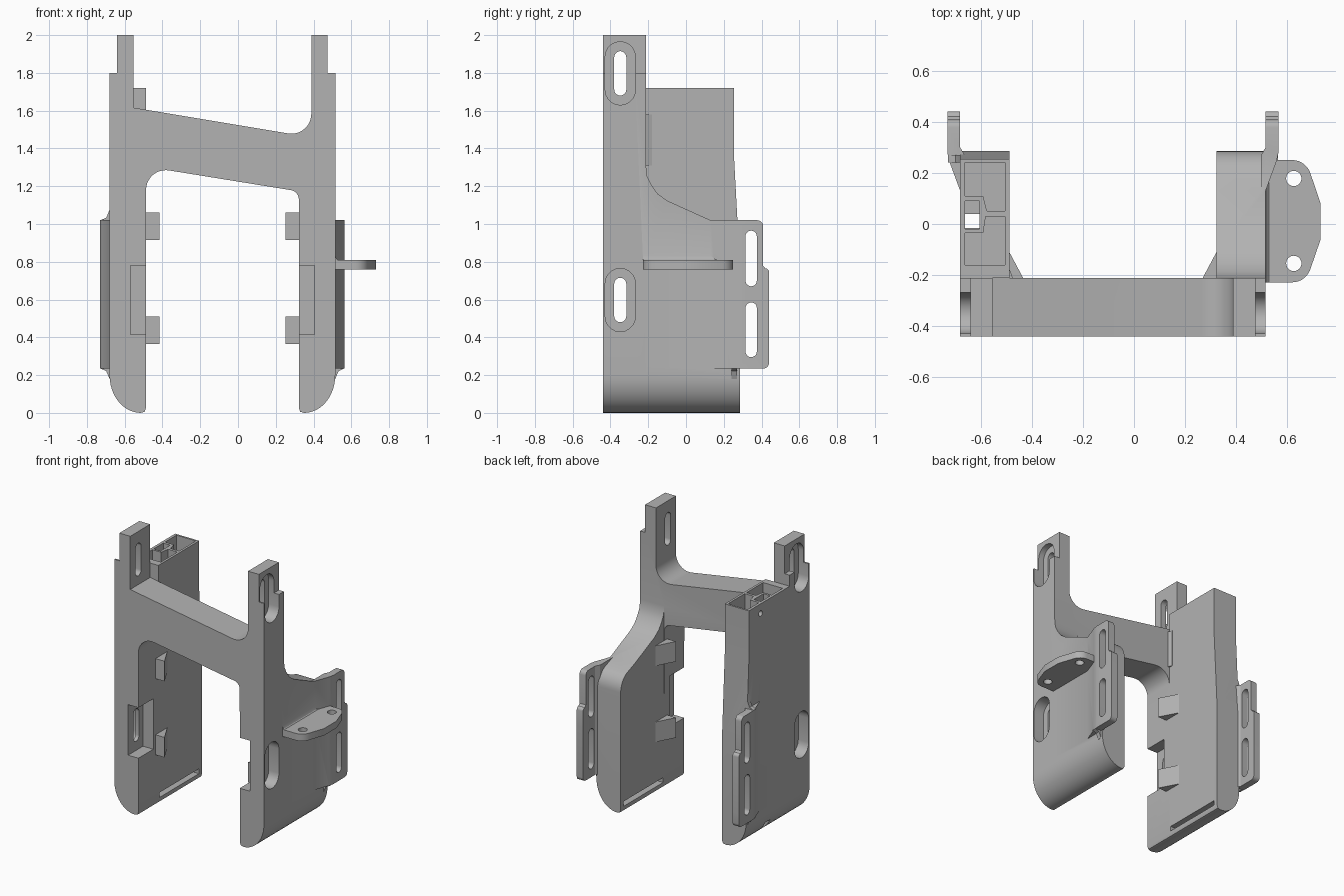
import bpy, bmesh
from math import sin, cos, radians

cube = bpy.data.objects.get("Cube")
if cube:
    bpy.data.objects.remove(cube, do_unlink=True)

grey = bpy.data.materials.new("plain grey")
grey.use_nodes = True
GREY = (0.45, 0.45, 0.45, 1)
grey.diffuse_color = GREY
grey.node_tree.nodes["Principled BSDF"].inputs["Base Color"].default_value = GREY

MID = -0.0825                      # symmetry plane of the bracket
INNER, OUTER = 0.405, 0.5975       # leg walls measured from that plane
FRONT, WEB, BACK = -0.44, -0.212, 0.285


def prism(name, points, axis, low, high):
    """Extrude a closed outline along an axis."""
    place = {"x": lambda a, b, d: (d, a, b),
             "y": lambda a, b, d: (a, d, b),
             "z": lambda a, b, d: (a, b, d)}[axis]
    bm = bmesh.new()
    start = [bm.verts.new(place(a, b, low)) for a, b in points]
    end = [bm.verts.new(place(a, b, high)) for a, b in points]
    bm.faces.new(start)
    bm.faces.new(end)
    for i in range(len(points)):
        j = (i + 1) % len(points)
        bm.faces.new((start[i], start[j], end[j], end[i]))
    bmesh.ops.recalc_face_normals(bm, faces=bm.faces)
    mesh = bpy.data.meshes.new(name)
    bm.to_mesh(mesh)
    bm.free()
    mesh.materials.append(grey)
    obj = bpy.data.objects.new(name, mesh)
    bpy.context.collection.objects.link(obj)
    return obj


def box(name, xs, ys, zs):
    (a, b), (c, d) = xs, ys
    return prism(name, [(a, c), (b, c), (b, d), (a, d)], "z", *zs)


def combine(target, tool, operation):
    """Apply a boolean and discard the tool."""
    mod = target.modifiers.new("boolean", "BOOLEAN")
    mod.operation, mod.solver, mod.object = operation, "EXACT", tool
    bpy.context.view_layer.objects.active = target
    bpy.ops.object.modifier_apply(modifier=mod.name)
    bpy.data.objects.remove(tool, do_unlink=True)
    return target


def arc(x, y, rx, ry, start, stop, steps=10):
    angles = [radians(start + (stop - start) * i / steps) for i in range(steps + 1)]
    return [(x + rx * cos(a), y + ry * sin(a)) for a in angles]


def slot(y, low, high, r):
    """Vertical rounded slot outline."""
    return arc(y, high - r, r, r, 0, 180) + arc(y, low + r, r, r, 180, 360)


def side_points(s, points):
    return [(MID + s * u, v) for u, v in points]


def side_range(s, a, b):
    return sorted((MID + s * a, MID + s * b))


# Rounded foot outline, from the inner wall round to the outer wall
FOOT = [(INNER, 0.025), (0.412, 0.006)] + arc(0.4325, 0.2, 0.165, 0.2, -90, 0, 12)
EAR = [(OUTER, 1.8), (0.5575, 1.8), (0.5575, 2), (0.4705, 2)]

# Front frame: two legs, two ears and the sloping crossbar
right_half = side_points(-1, FOOT + EAR + [(0.4705, 1.616)])
left_half = side_points(1, FOOT + EAR)[::-1]
outline = (right_half
           + arc(0.283, 1.583, 0.105, 0.105, -100, 0)
           + left_half
           + arc(0.272, 1.13, 0.05, 0.05, 0, 80)
           + arc(-0.382, 1.18, 0.105, 0.105, 80, 180))
frame = prism("bracket_frame", outline, "y", FRONT, WEB)

# Side outlines of the rear part of each leg
tower_side = [(WEB, -0.1), (BACK, -0.1), (BACK, 0.78), (0.254, 1.36), (0.254, 1.72), (WEB, 1.72)]
short_side = ([(WEB, -0.1), (BACK, -0.1)]
              + arc(0.165, 0.87, 0.12, 0.13, 0, 65, 8)
              + [(0.13, 1.02), (-0.098, 1.123), (-0.15, 1.16), (-0.185, 1.21), (-0.205, 1.25), (WEB, 1.31)])

for s, profile in ((-1, tower_side), (1, short_side)):
    leg = prism("leg", side_points(s, FOOT + [(OUTER, 1.75), (INNER, 1.75)]), "y", WEB, 0.4)
    combine(leg, prism("side_cut", profile, "x", -1, 1), "INTERSECT")
    combine(frame, leg, "UNION")

    # Slotted strap flange, stepped at the back edge
    plan = [(0.58, 0.105), (OUTER, 0.13), (0.64, 0.245), (0.6475, 0.28),
            (0.6475, 0.44), (OUTER, 0.44), (OUTER, 0.3), (0.58, 0.27)]
    flange = prism("flange", side_points(s, plan), "z", 0.2, 1.1)
    edge = ([(0, 0.235)] + arc(0.41, 0.265, 0.03, 0.03, -90, 0, 5)
            + arc(0.42, 0.745, 0.02, 0.02, 0, 90, 4)
            + [(0.408, 0.78)] + arc(0.378, 0.99, 0.03, 0.03, 0, 90, 5) + [(0, 1.02)])
    combine(flange, prism("edge_cut", edge, "x", -1, 1), "INTERSECT")
    for low, high in ((0.295, 0.585), (0.67, 0.965)):
        combine(flange, prism("strap_cut", slot(0.345, low, high, 0.03), "x", -1, 1), "DIFFERENCE")
    combine(frame, flange, "UNION")

    # Small flares that blend the flange into the leg
    for z, reach in ((0.235, -0.055), (1.02, 0.055))[:1 if s > 0 else 2]:
        flare = [(0.58, z), (0.645, z), (0.615, z + reach / 4), (OUTER, z + reach), (0.58, z + reach)]
        combine(frame, prism("flare", side_points(s, flare), "y", 0.24, 0.27), "UNION")

    # Wedge clips on the inner wall
    clip = [(0.42, -0.245), (0.333, -0.245), (INNER, -0.11), (0.42, -0.11)]
    for low in (0.365, 0.915):
        combine(frame, prism("clip", side_points(s, clip), "z", low, low + 0.145), "UNION")

    # Screw slots with wide recesses on the outer wall
    for low in (0.43, 1.63):
        top = low + 0.335
        combine(frame, prism("recess_cut", slot(-0.348, low, top, 0.08), "x",
                             *side_range(s, 0.515, 0.7)), "DIFFERENCE")
        combine(frame, prism("screw_cut", slot(-0.348, low + 0.05, top - 0.05, 0.032), "x",
                             *side_range(s, 0.3, 0.7)), "DIFFERENCE")

    # Notch at the inner front corner and slit above the foot
    combine(frame, box("notch_cut", side_range(s, 0.3, 0.4875), (-0.5, -0.27), (0.415, 0.78)), "DIFFERENCE")
    combine(frame, box("slit_cut", side_range(s, 0.3, 0.47), (-0.2, 0.25), (0.04, 0.075)), "DIFFERENCE")

# Gusset between crossbar and tower
gusset = [(-0.5, WEB - 0.01), (-0.47, WEB - 0.01), (-0.485, -0.18), (-0.5, -0.18)]
combine(frame, prism("gusset", gusset, "z", 1.31, 1.58), "UNION")

# Pockets in the top of the tower, with a channel down through the leg
back_pocket = [(-0.66, 0.11), (-0.59, 0.11), (-0.575, 0.05), (-0.505, 0.05), (-0.505, 0.24), (-0.66, 0.24)]
front_pocket = [(-0.66, -0.16), (-0.505, -0.16), (-0.505, 0.03), (-0.58, 0.03), (-0.59, -0.035), (-0.66, -0.035)]
for pocket in (back_pocket, front_pocket):
    combine(frame, prism("pocket_cut", pocket, "z", 1.3, 1.8), "DIFFERENCE")
combine(frame, box("cell_cut", (-0.66, -0.605), (-0.02, 0.09), (1.6, 1.8)), "DIFFERENCE")
combine(frame, box("channel_cut", (-0.66, -0.605), (-0.015, 0.04), (-0.1, 1.8)), "DIFFERENCE")
combine(frame, prism("pin_cut", arc(0.12, 1.65, 0.02, 0.02, 0, 337.5, 15), "x", -0.8, -0.62), "DIFFERENCE")

# Horizontal mounting tab with two holes
tab_plan = ([(0.5, -0.228)] + arc(0.62, -0.148, 0.075, 0.08, -90, -15, 8)
            + [(0.73, -0.06), (0.73, 0.08)]
            + arc(0.62, 0.17, 0.075, 0.08, 15, 90, 8) + [(0.5, 0.25)])
tab = prism("mounting_tab", tab_plan, "z", 0.76, 0.81)
for y in (-0.154, 0.178):
    combine(tab, prism("hole_cut", arc(0.625, y, 0.03, 0.03, 0, 345, 23), "z", 0.7, 0.9), "DIFFERENCE")
combine(frame, tab, "UNION")
fillet = [(0.5, 0.8), (0.54, 0.8), (0.522, 0.815), (0.515, 0.835), (0.5, 0.835)]
combine(frame, prism("tab_fillet", fillet, "y", -0.228, 0.25), "UNION")

# Smooth the rounded walls, keep the edges crisp
bpy.ops.object.select_all(action="DESELECT")
frame.select_set(True)
bpy.context.view_layer.objects.active = frame
bpy.ops.object.shade_smooth_by_angle(angle=radians(25))
